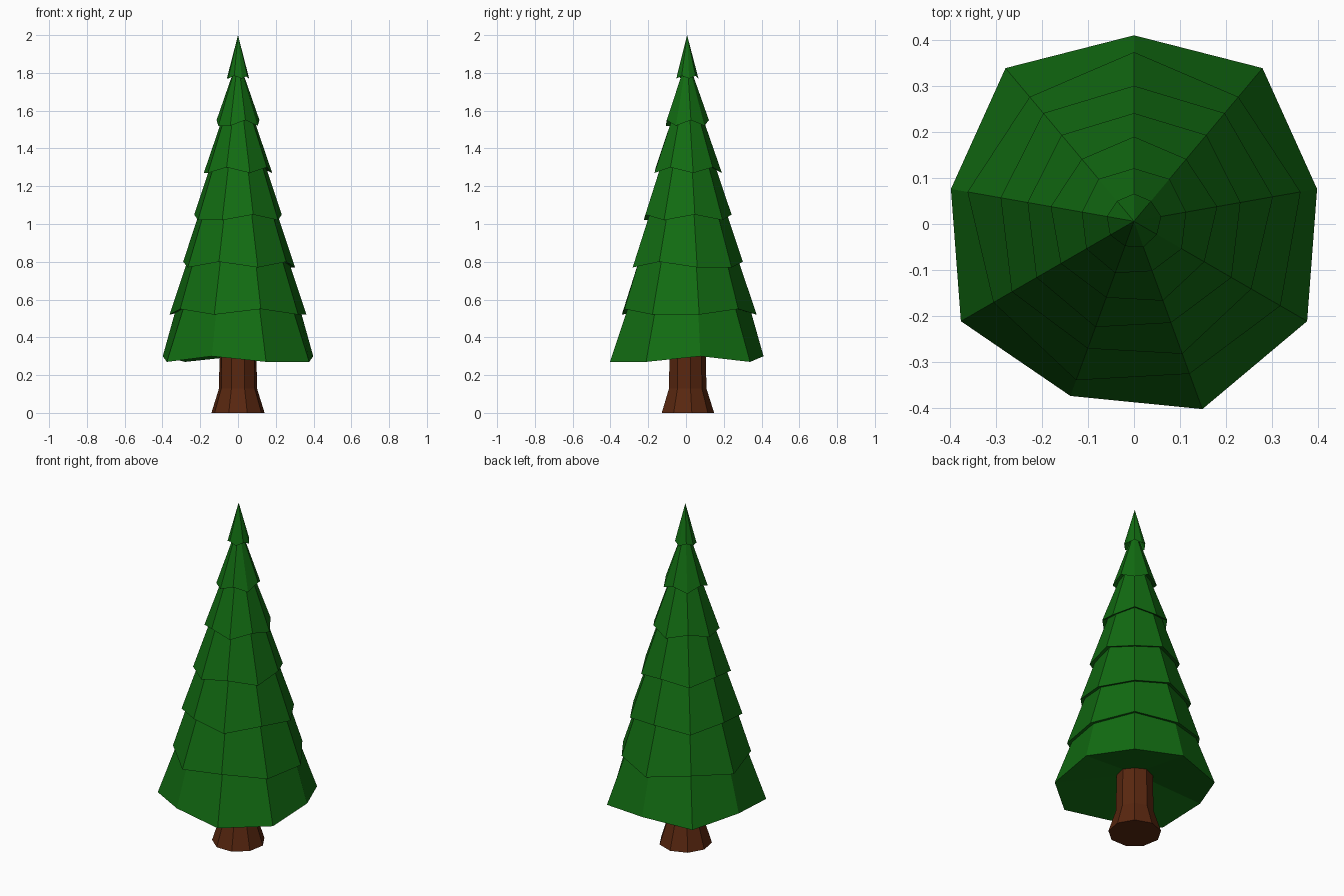
import bpy
import bmesh
from math import cos, sin, radians

cube = bpy.data.objects.get("Cube")
if cube:
    bpy.data.objects.remove(cube, do_unlink=True)

SIDES = 9
STEP = 360 / SIDES
CENTRE_Y = 0.006


def material(name, rgb):
    mat = bpy.data.materials.new(name)
    mat.use_nodes = True
    mat.diffuse_color = (*rgb, 1)
    mat.node_tree.nodes["Principled BSDF"].inputs["Base Color"].default_value = (*rgb, 1)
    return mat


def ring(bm, points, start):
    """Add a ring of vertices from (radius, height) pairs."""
    verts = []
    for i, (r, z) in enumerate(points):
        a = radians(start + i * STEP)
        verts.append(bm.verts.new((r * cos(a), r * sin(a) + CENTRE_Y, z)))
    return verts


def bridge(bm, low, high):
    for i in range(SIDES):
        j = (i + 1) % SIDES
        bm.faces.new((low[i], low[j], high[j], high[i]))


def fan(bm, loop, z):
    tip = bm.verts.new((0, CENTRE_Y, z))
    for i in range(SIDES):
        bm.faces.new((loop[i], loop[(i + 1) % SIDES], tip))


def finish(bm, name, mat):
    bmesh.ops.recalc_face_normals(bm, faces=bm.faces)
    mesh = bpy.data.meshes.new(name)
    bm.to_mesh(mesh)
    bm.free()
    mesh.materials.append(mat)
    obj = bpy.data.objects.new(name, mesh)
    bpy.context.collection.objects.link(obj)


bark = material("bark_brown", (0.1, 0.02, 0.005))
needles = material("needle_green", (0.006, 0.15, 0.006))

# Trunk: straight post with a flared foot
bm = bmesh.new()
loops = [ring(bm, [(r, z)] * SIDES, 90)
         for r, z in ((0.143, 0), (0.102, 0.13), (0.098, 0.42))]
for low, high in zip(loops, loops[1:]):
    bridge(bm, low, high)
bm.faces.new(loops[0])
bm.faces.new(loops[-1])
finish(bm, "trunk", bark)

# Branch tiers: zigzag hems, hollow undersides, each tier turned
radii = (0.435, 0.368, 0.307, 0.245, 0.184, 0.12, 0.06)
turns = (-30, 10, 50, -110, -150, -110, -150)
for n, (radius, turn) in enumerate(zip(radii, turns)):
    z = 0.27 + 0.25 * n
    lift = 0.03 if n < 6 else 0.015
    dip = 0.93 if n == 0 else 0.96
    hem = [(radius * dip, z + lift) if i % 2 else (radius, z) for i in range(SIDES)]
    bm = bmesh.new()
    low = ring(bm, hem, turn)
    fan(bm, low, z + 0.1)
    if n + 1 < len(radii):
        high = ring(bm, [(radii[n + 1] - 0.04, z + 0.3)] * SIDES, turn)
        bridge(bm, low, high)
        bm.faces.new(high)
    else:
        fan(bm, low, 2.0)
    finish(bm, f"branch_tier_{n + 1}", needles)
